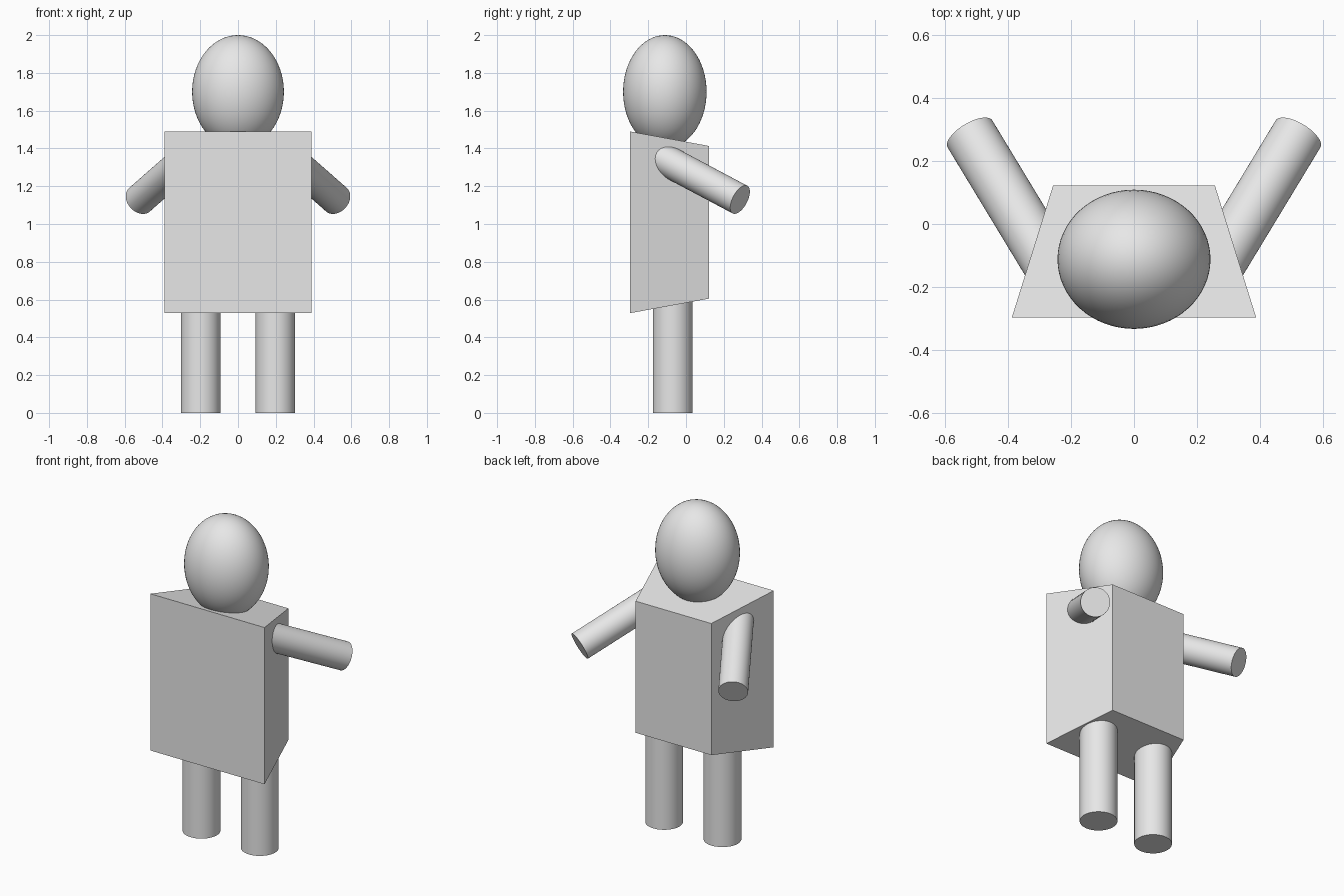
import bpy, bmesh
from mathutils import Vector

if "Cube" in bpy.data.objects:
    bpy.data.objects.remove(bpy.data.objects["Cube"])

grey = bpy.data.materials.new("light_grey")
grey.diffuse_color = (0.8, 0.8, 0.8, 1.0)
grey.use_nodes = True
grey.node_tree.nodes["Principled BSDF"].inputs["Base Color"].default_value = grey.diffuse_color


def finish(obj, name, smooth=True):
    obj.name = name
    obj.data.materials.append(grey)
    if smooth:
        bpy.ops.object.shade_smooth_by_angle()


def rod(name, start, end, radius):
    """Round rod between two points."""
    start, end = Vector(start), Vector(end)
    axis = end - start
    bpy.ops.mesh.primitive_cylinder_add(
        vertices=64, radius=radius, depth=axis.length, location=(start + end) / 2,
        rotation=axis.to_track_quat('Z', 'Y').to_euler())
    finish(bpy.context.object, name)


# Torso: a box tapering towards the back
bpy.ops.mesh.primitive_cube_add(size=2)
torso = bpy.context.object
for v in torso.data.vertices:
    back = v.co.y > 0
    v.co = (v.co.x * (0.257 if back else 0.388),
            0.122 if back else -0.297,
            1.009 + v.co.z * (0.404 if back else 0.481))
finish(torso, "torso", smooth=False)

# Head: egg-shaped ellipsoid
bpy.ops.mesh.primitive_uv_sphere_add(segments=64, ring_count=32, radius=1)
head = bpy.context.object
for v in head.data.vertices:
    v.co = (v.co.x * 0.243, v.co.y * 0.221 - 0.112, v.co.z * 0.30 + 1.70)
finish(head, "head")

# Arms and legs, mirrored left and right
for side, s in (("right", 1), ("left", -1)):
    rod(side + "_arm", (s * 0.243, -0.173, 1.373), (s * 0.521, 0.286, 1.129), 0.083)
    rod(side + "_leg", (s * 0.198, -0.071, 0.75), (s * 0.198, -0.071, 0), 0.105)
